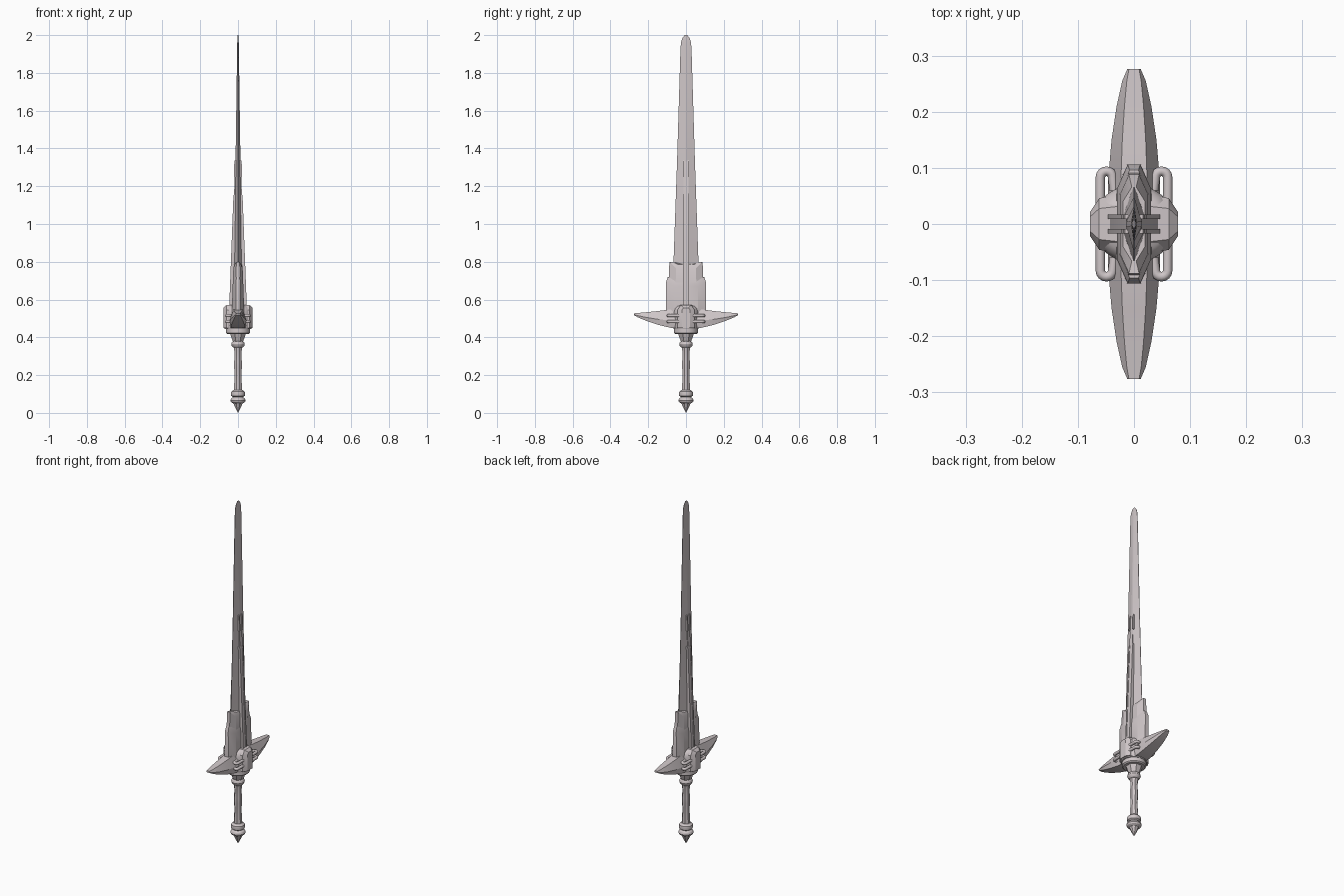
import bpy, bmesh, math
from mathutils import Vector

cube = bpy.data.objects.get("Cube")
if cube:
    bpy.data.objects.remove(cube)

metal = bpy.data.materials.new("pale_metal")
metal.use_nodes = True
COLOUR = (0.62, 0.565, 0.575, 1)
metal.diffuse_color = COLOUR
metal.node_tree.nodes["Principled BSDF"].inputs["Base Color"].default_value = COLOUR


def loft(name, rings, angle=30):
    """Skin a stack of equal-length closed rings and cap both ends."""
    bm = bmesh.new()
    rows = [[bm.verts.new(p) for p in ring] for ring in rings]
    n = len(rows[0])
    for a, b in zip(rows, rows[1:]):
        for i in range(n):
            j = (i + 1) % n
            bm.faces.new((a[i], a[j], b[j], b[i]))
    bm.faces.new(rows[0][::-1])
    bm.faces.new(rows[-1])
    bmesh.ops.recalc_face_normals(bm, faces=bm.faces)
    mesh = bpy.data.meshes.new(name)
    bm.to_mesh(mesh)
    bm.free()
    mesh.materials.append(metal)
    obj = bpy.data.objects.new(name, mesh)
    bpy.context.collection.objects.link(obj)
    bpy.ops.object.select_all(action='DESELECT')
    obj.select_set(True)
    bpy.context.view_layer.objects.active = obj
    bpy.ops.object.shade_smooth_by_angle(angle=math.radians(angle))
    return obj


def lathe(name, profile, sides=24, sx=1.0, angle=30):
    turn = [2 * math.pi * (i + 0.5) / sides for i in range(sides)]
    return loft(name, [[(r * sx * math.cos(t), r * math.sin(t), z) for t in turn]
                       for r, z in profile], angle)


def slab(z, half_y, edge_x, mid_x, shoulder, rise=0.0):
    """Long eight-sided section; rise lifts its narrow ends."""
    s = half_y * shoulder
    return [(edge_x, half_y, z + rise), (mid_x, s, z), (mid_x, -s, z),
            (edge_x, -half_y, z + rise), (-edge_x, -half_y, z + rise),
            (-mid_x, -s, z), (-mid_x, s, z), (-edge_x, half_y, z + rise)]


# Blade: thin ridged section with a rounded tip
blade = [(0.5, 0.075, 0.024), (0.8, 0.066, 0.021), (1.34, 0.047, 0.013),
         (1.9, 0.03, 0.005), (1.96, 0.027, 0.004), (1.985, 0.019, 0.003), (2.0, 0.007, 0.002)]
loft("blade", [slab(z, y, 0.001, x, 0.12) for z, y, x in blade], 10)

# Two-tier sleeve around the blade root
loft("lower_sleeve", [slab(0.53, 0.106, 0.012, 0.031, 0.6),
                      slab(0.67, 0.106, 0.011, 0.03, 0.6, 0.02),
                      slab(0.7, 0.096, 0.008, 0.024, 0.6, 0.02)], 20)
loft("upper_sleeve", [slab(0.62, 0.094, 0.011, 0.027, 0.6),
                      slab(0.765, 0.088, 0.009, 0.025, 0.6, 0.035),
                      slab(0.785, 0.066, 0.004, 0.02, 0.6, 0.012)], 20)


# Raised rails on both blade faces
def rail_x(z):
    return 0.046 + (z - 0.55) * (0.016 - 0.046) / 0.79


def rail(name, side, y_mid, inner, outer, z0, z1, lift):
    rings = []
    for z in (z0, z1 - 0.015, z1):
        x = rail_x(z) + lift - (0.003 if z == z1 else 0)
        rings.append([(side * 0.006, y_mid - inner, z), (side * x, y_mid - outer, z),
                      (side * x, y_mid + outer, z), (side * 0.006, y_mid + inner, z)])
    loft(name, rings)


for label, side in (("left", 1), ("right", -1)):
    rail(label + "_rail", side, 0, 0.007, 0.012, 0.53, 1.34, -0.002)
    for end, s in (("front", -1), ("back", 1)):
        rail(f"{label}_{end}_lower_ridge", side, s * 0.013, 0.003, 0.004, 0.53, 1.16, 0.001)
        rail(f"{label}_{end}_upper_ridge", side, s * 0.013, 0.003, 0.004, 1.25, 1.34, 0.003)

# Crossguard: tapering, with flat top strip and bevelled flanks
stations = [(0.276, 0.012, 0.527, 0.517), (0.255, 0.021, 0.529, 0.506),
            (0.21, 0.031, 0.533, 0.487), (0.15, 0.04, 0.539, 0.467),
            (0.08, 0.046, 0.548, 0.45)]
path = [(-y, x, t, b) for y, x, t, b in stations] + stations[::-1]
loft("crossguard", [[(-0.42 * x - 0.004, y, t), (0.42 * x + 0.004, y, t),
                     (x, y, b * 0.6 + t * 0.4), (0.85 * x, y, b),
                     (-0.85 * x, y, b), (-x, y, b * 0.6 + t * 0.4)]
                    for y, x, t, b in path], 15)

# Domed hub with side bosses
lathe("hub", [(0.066, 0.445), (0.069, 0.455), (0.069, 0.535), (0.064, 0.553),
              (0.053, 0.565), (0.034, 0.572), (0.01, 0.574)], 32, 1.08)
for label, s in (("left", 1), ("right", -1)):
    loft(label + "_boss", [[(s * x, -w, 0.45), (s * x, w, 0.45), (s * x, w, 0.545),
                            (s * x, w * 0.6, top), (s * x, -w * 0.6, top), (s * x, -w, 0.545)]
                           for x, w, top in ((0.03, 0.052, 0.572), (0.062, 0.046, 0.57),
                                             (0.078, 0.022, 0.556))])


# Looped tubes joining hub to crossguard
def tube(name, points, radius, sides=10):
    rings = []
    for i, p in enumerate(points):
        d = (points[min(i + 1, len(points) - 1)] - points[max(i - 1, 0)]).normalized()
        across = d.cross(Vector((0, 0, 1)))
        rings.append([p + radius * (across * math.cos(a) + Vector((0, 0, math.sin(a))))
                      for a in (2 * math.pi * k / sides for k in range(sides))])
    loft(name, rings, 50)


for sx, label in ((1, "left"), (-1, "right")):
    for sy, end in ((1, "back"), (-1, "front")):
        for k, z in enumerate((0.483, 0.515)):
            bend = [Vector((0.049 + 0.011 * math.cos(a), 0.083 + 0.011 * math.sin(a), z))
                    for a in (math.pi * i / 8 for i in range(9))]
            pts = [Vector((0.06, 0.03, z))] + bend + [Vector((0.035, 0.06, z))]
            tube(f"{label}_{end}_tube_{k + 1}",
                 [Vector((sx * p.x, sy * p.y, p.z)) for p in pts], 0.0085)

# Collar and neck under the hub
lathe("collar", [(0.058, 0.418), (0.064, 0.424), (0.064, 0.45)], 16)
lathe("neck", [(0.027, 0.375), (0.034, 0.39), (0.045, 0.42)], 8)
lathe("neck_ring", [(0.024, 0.345), (0.033, 0.354), (0.036, 0.364),
                    (0.033, 0.374), (0.024, 0.382)])

# Faceted grip with shallow swells
lathe("grip", [(0.023, 0.11), (0.022, 0.15), (0.019, 0.2), (0.022, 0.24),
               (0.022, 0.27), (0.019, 0.31), (0.024, 0.35)], 8)

# Pommel rings and spike
lathe("pommel_upper_ring", [(0.024, 0.082), (0.036, 0.09), (0.038, 0.1),
                            (0.036, 0.112), (0.024, 0.122)])
lathe("pommel_lower_ring", [(0.026, 0.05), (0.037, 0.057), (0.041, 0.066),
                            (0.037, 0.076), (0.026, 0.084)])
lathe("pommel_spike", [(0.001, 0), (0.014, 0.024), (0.027, 0.052)], 8)
